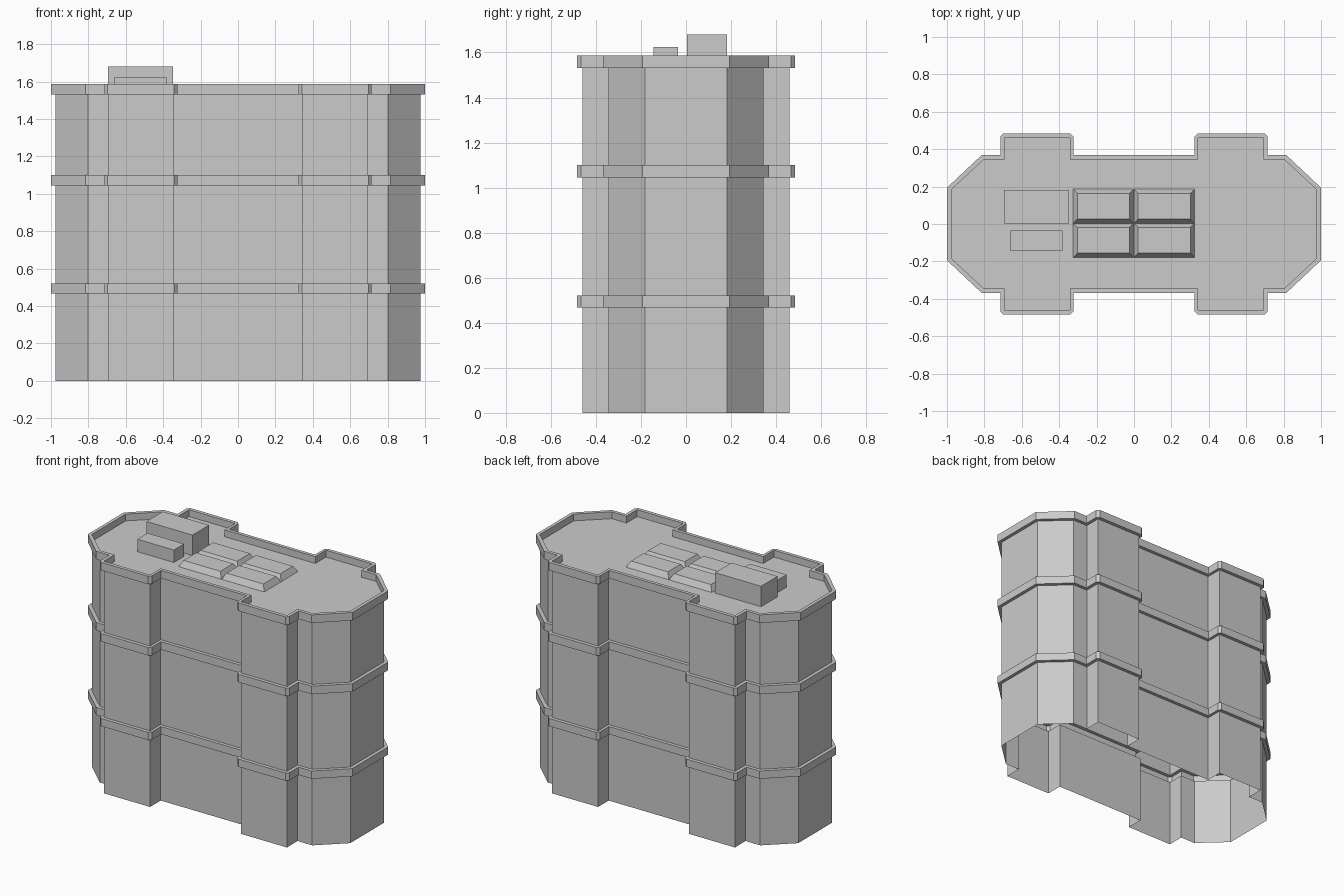
import bpy, bmesh

if "Cube" in bpy.data.objects:
    bpy.data.objects.remove(bpy.data.objects["Cube"])

ROOF = 1.54

# Quarter outlines; doubled wall points match the chamfered corners of the bands
wall_q = [(0.977, 0.183), (0.803, 0.345), (0.692, 0.345), (0.692, 0.46),
          (0.692, 0.46), (0.343, 0.46), (0.343, 0.46), (0.343, 0.345)]
band_q = [(1.0, 0.194), (0.815, 0.368), (0.715, 0.368), (0.715, 0.467),
          (0.698, 0.484), (0.341, 0.484), (0.324, 0.467), (0.324, 0.368)]


def mirror_outline(q):
    """Full counter-clockwise outline from the +x +y quarter."""
    half = q + [(-x, y) for x, y in reversed(q)]
    return half + [(-x, -y) for x, y in half]


def make_object(name, bm):
    mesh = bpy.data.meshes.new(name)
    bm.to_mesh(mesh)
    bm.free()
    ob = bpy.data.objects.new(name, mesh)
    bpy.context.collection.objects.link(ob)
    return ob


def block(name, x0, x1, y0, y1, z1, inset=0.0):
    """Box standing on the roof, with an optional tapered top."""
    bm = bmesh.new()
    rings = []
    for z, i in ((ROOF, 0.0), (z1, inset)):
        rings.append([bm.verts.new((x, y, z)) for x, y in
                      ((x0 + i, y0 + i), (x1 - i, y0 + i),
                       (x1 - i, y1 - i), (x0 + i, y1 - i))])
    low, top = rings
    for k in range(4):
        n = (k + 1) % 4
        bm.faces.new((low[k], low[n], top[n], top[k]))
    bm.faces.new(top)
    bm.faces.new(low[::-1])
    return make_object(name, bm)


# Building shell: wall and band outlines stacked upward, then down to the roof
wall, band = mirror_outline(wall_q), mirror_outline(band_q)
levels = [(wall, 0.0)]
for low, high in ((0.467, 0.52), (1.045, 1.1), (1.532, 1.587)):
    levels += [(wall, low), (band, low), (band, high), (wall, high)]
levels.append((wall, ROOF))

bm = bmesh.new()
rings = [[bm.verts.new((x, y, z)) for x, y in outline] for outline, z in levels]
for a, b in zip(rings, rings[1:]):
    for k in range(len(a)):
        n = (k + 1) % len(a)
        bm.faces.new((a[k], a[n], b[n], b[k]))
bm.faces.new(rings[-1])
bmesh.ops.remove_doubles(bm, verts=bm.verts, dist=0.0005)
make_object("building_shell", bm)

# Skylights: two by two tapered panels
for i, x0 in enumerate((-0.325, 0.0)):
    for j, y0 in enumerate((-0.178, 0.004)):
        block(f"skylight_{i}_{j}", x0, x0 + 0.323, y0, y0 + 0.182, 1.58, 0.022)

# Rooftop plant boxes
block("stair_housing", -0.695, -0.347, 0.004, 0.182, 1.68)
block("vent_box", -0.66, -0.383, -0.145, -0.035, 1.625)
